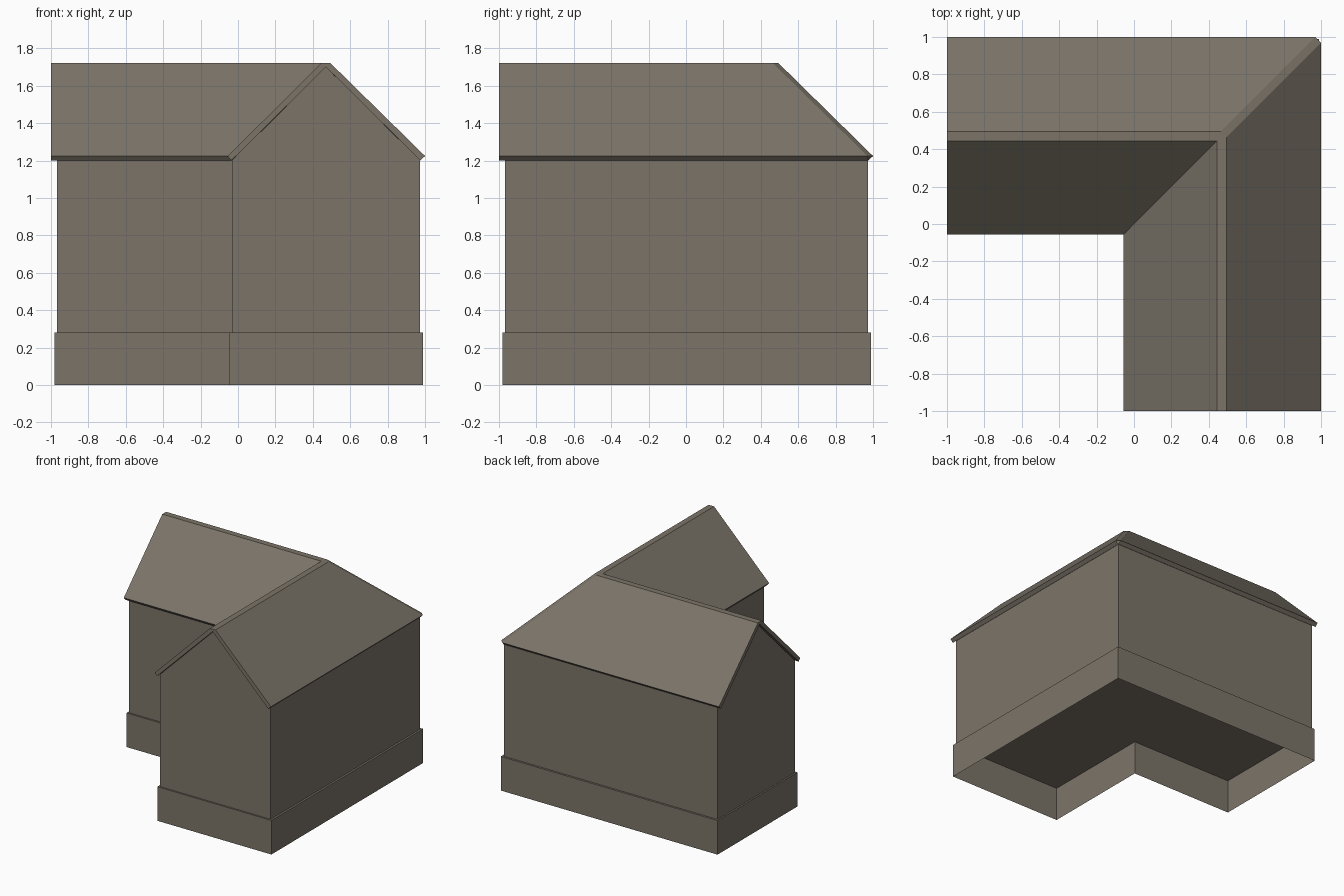
import bpy, bmesh

cube = bpy.data.objects.get("Cube")
if cube:
    bpy.data.objects.remove(cube)

MID = 0.47      # centre line of both wings
PLINTH_TOP = 0.28
EAVE = 1.2
RIDGE = 1.7

stone = bpy.data.materials.new("warm grey stone")
stone.use_nodes = True
stone.diffuse_color = (0.2, 0.175, 0.14, 1)
stone.node_tree.nodes["Principled BSDF"].inputs["Base Color"].default_value = stone.diffuse_color


def finish(name, bm):
    bmesh.ops.recalc_face_normals(bm, faces=bm.faces)
    mesh = bpy.data.meshes.new(name)
    bm.to_mesh(mesh)
    bm.free()
    mesh.materials.append(stone)
    obj = bpy.data.objects.new(name, mesh)
    bpy.context.collection.objects.link(obj)


def l_prism(bm, end, inner, outer, z0, z1):
    """Upright L-shaped shell, open below; returns the top face."""
    outline = [(end, inner), (inner, inner), (inner, end),
               (outer, end), (outer, outer), (end, outer)]
    low = [bm.verts.new((x, y, z0)) for x, y in outline]
    high = [bm.verts.new((x, y, z1)) for x, y in outline]
    for i in range(len(outline)):
        j = (i + 1) % len(outline)
        bm.faces.new((low[i], low[j], high[j], high[i]))
    return bm.faces.new(high)


# Plinth: hollow underneath, closed by its top
bm = bmesh.new()
l_prism(bm, -0.98, -0.047, 0.99, 0, PLINTH_TOP)
finish("plinth", bm)

# Walls
bm = bmesh.new()
l_prism(bm, -0.967, -0.033, 0.974, PLINTH_TOP, EAVE)
finish("walls", bm)

# Gable walls at the free ends of the two wings
for name, swap in (("front_gable", False), ("side_gable", True)):
    bm = bmesh.new()
    tri = [(-0.033, EAVE), (0.974, EAVE), (MID, RIDGE)]
    bm.faces.new([bm.verts.new((-0.967, d, z) if swap else (d, -0.967, z))
                  for d, z in tri])
    finish(name, bm)

# Roof: section (offset from centre line, height, corner cut) swept round the L
section = [(-0.525, 1.224, 0), (-0.025, 1.72, 0), (0.025, 1.72, 0.03),
           (0.53, 1.224, 0.03), (0.505, EAVE, 0), (0, RIDGE, 0), (-0.505, EAVE, 0)]
bm = bmesh.new()
rings = [[], [], [], []]
for d, z, cut in section:
    p = MID + d
    path = [(-1, p), (p - cut, p), (p, p - cut), (p, -1)]
    for ring, (x, y) in zip(rings, path):
        ring.append(bm.verts.new((x, y, z)))
for a, b in zip(rings, rings[1:]):
    for i in range(len(section)):
        j = (i + 1) % len(section)
        bm.faces.new((a[i], a[j], b[j], b[i]))
bm.faces.new(rings[0])
bm.faces.new(rings[-1])
bmesh.ops.remove_doubles(bm, verts=bm.verts, dist=0.0005)
finish("roof", bm)
